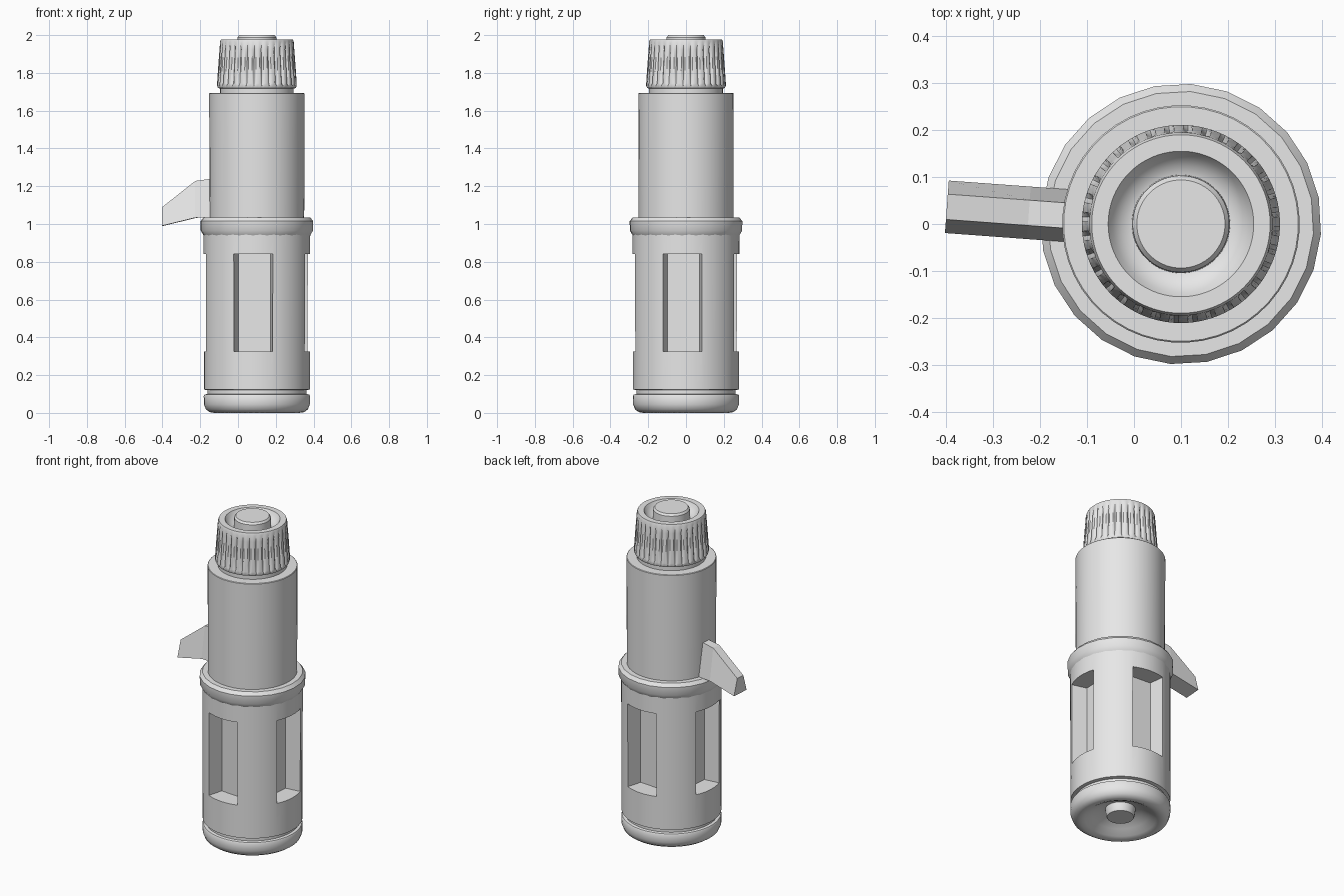
import bpy, bmesh, math
from mathutils import Matrix

cube = bpy.data.objects.get("Cube")
if cube:
    bpy.data.objects.remove(cube, do_unlink=True)

# Everything is built around the z axis, then turned slightly and shifted
PLACE = Matrix.Translation((0.1, 0, 0)) @ Matrix.Rotation(math.radians(-4.2), 4, 'Z')

grey = bpy.data.materials.new("light grey")
grey.use_nodes = True
grey.diffuse_color = (0.8, 0.8, 0.8, 1)
grey.node_tree.nodes["Principled BSDF"].inputs["Base Color"].default_value = (0.8, 0.8, 0.8, 1)


def finish(name, bm):
    bmesh.ops.recalc_face_normals(bm, faces=bm.faces)
    mesh = bpy.data.meshes.new(name)
    bm.to_mesh(mesh)
    bm.free()
    mesh.materials.append(grey)
    ob = bpy.data.objects.new(name, mesh)
    ob.matrix_world = PLACE
    bpy.context.collection.objects.link(ob)
    return ob


def smooth(ob, angle=35):
    bpy.ops.object.select_all(action='DESELECT')
    ob.select_set(True)
    bpy.context.view_layer.objects.active = ob
    bpy.ops.object.shade_smooth_by_angle(angle=math.radians(angle))


def lathe(name, profile, sides=48, groove=None):
    """Turn (radius, z) points; groove(step, z) gives the depth cut from the radius."""
    bm = bmesh.new()
    rings = []
    for r, z in profile:
        ring = []
        for i in range(sides):
            a = math.tau * i / sides
            rr = r - (groove(i, z) if groove else 0)
            ring.append(bm.verts.new((rr * math.cos(a), rr * math.sin(a), z)))
        rings.append(ring)
    for low, high in zip(rings, rings[1:]):
        for i in range(sides):
            j = (i + 1) % sides
            bm.faces.new((low[i], low[j], high[j], high[i]))
    bm.faces.new(rings[0])
    bm.faces.new(rings[-1])
    return finish(name, bm)


# Bottom cap with dished underside and central stub
smooth(lathe("bottom_cap", [
    (0.075, 0.02), (0.08, 0.03), (0.085, 0.07), (0.12, 0.06), (0.16, 0.035),
    (0.2, 0.01), (0.225, 0), (0.25, 0.004), (0.27, 0.018), (0.281, 0.045),
    (0.282, 0.09), (0.278, 0.097), (0.262, 0.1), (0.262, 0.13)]))

# Lower sleeve with four tapered window pockets
sleeve = lathe("lower_sleeve", [(0.262, 0.12), (0.281, 0.124), (0.283, 0.95), (0.27, 0.96)])
bm = bmesh.new()
for k in range(4):
    turn = Matrix.Rotation(k * math.pi / 2, 4, 'Z')
    box = bmesh.ops.create_cube(bm, size=1)["verts"]
    for v in box:
        outer = v.co.x > 0
        half = 0.121 if outer else 0.085
        v.co.x = 0.35 if outer else 0.17
        v.co.y = math.copysign(half, v.co.y)
        v.co.z = 0.84 if v.co.z > 0 else 0.325
        v.co = turn @ v.co
cutter = finish("window_cutter", bm)
cutter.hide_render = True
cut = sleeve.modifiers.new("windows", 'BOOLEAN')
cut.operation = 'DIFFERENCE'
cut.solver = 'EXACT'
cut.object = cutter
bpy.context.view_layer.objects.active = sleeve
bpy.ops.object.modifier_apply(modifier=cut.name)
bpy.data.objects.remove(cutter, do_unlink=True)
smooth(sleeve)

# Collar between the sleeve and the tube
smooth(lathe("collar", [
    (0.275, 0.925), (0.286, 0.945), (0.298, 0.965), (0.299, 1.015),
    (0.283, 1.035), (0.24, 1.035)], sides=24))

# Upper tube and neck
smooth(lathe("upper_tube", [(0.251, 1.02), (0.253, 1.69), (0.25, 1.693), (0.18, 1.693)]))
smooth(lathe("neck", [(0.195, 1.68), (0.195, 1.73)]))

# Grooved knob with dished top
def knob_groove(i, z):
    return 0.011 if i % 4 == 0 and 1.735 < z < 1.93 else 0


smooth(lathe("knob", [
    (0.19, 1.715), (0.206, 1.72), (0.211, 1.733), (0.211, 1.745), (0.203, 1.86),
    (0.198, 1.925), (0.195, 1.965), (0.19, 1.978), (0.155, 1.978), (0.145, 1.96),
    (0.125, 1.938), (0.1, 1.93)], sides=128, groove=knob_groove), 40)
smooth(lathe("knob_button", [(0.105, 1.92), (0.103, 1.988), (0.094, 2.0)]))

# Side lever: wide underside, narrower top
bm = bmesh.new()
stations = [(-0.5, 0.99, 1.09), (-0.325, 1.033, 1.228), (-0.2, 1.035, 1.245)]
rings = [[bm.verts.new(p) for p in (
    (x, -0.056, low), (x, 0.056, low), (x, 0.027, high), (x, -0.027, high))]
    for x, low, high in stations]
for a, b in zip(rings, rings[1:]):
    for i in range(4):
        j = (i + 1) % 4
        bm.faces.new((a[i], a[j], b[j], b[i]))
bm.faces.new(rings[0])
bm.faces.new(rings[-1])
finish("side_lever", bm)
